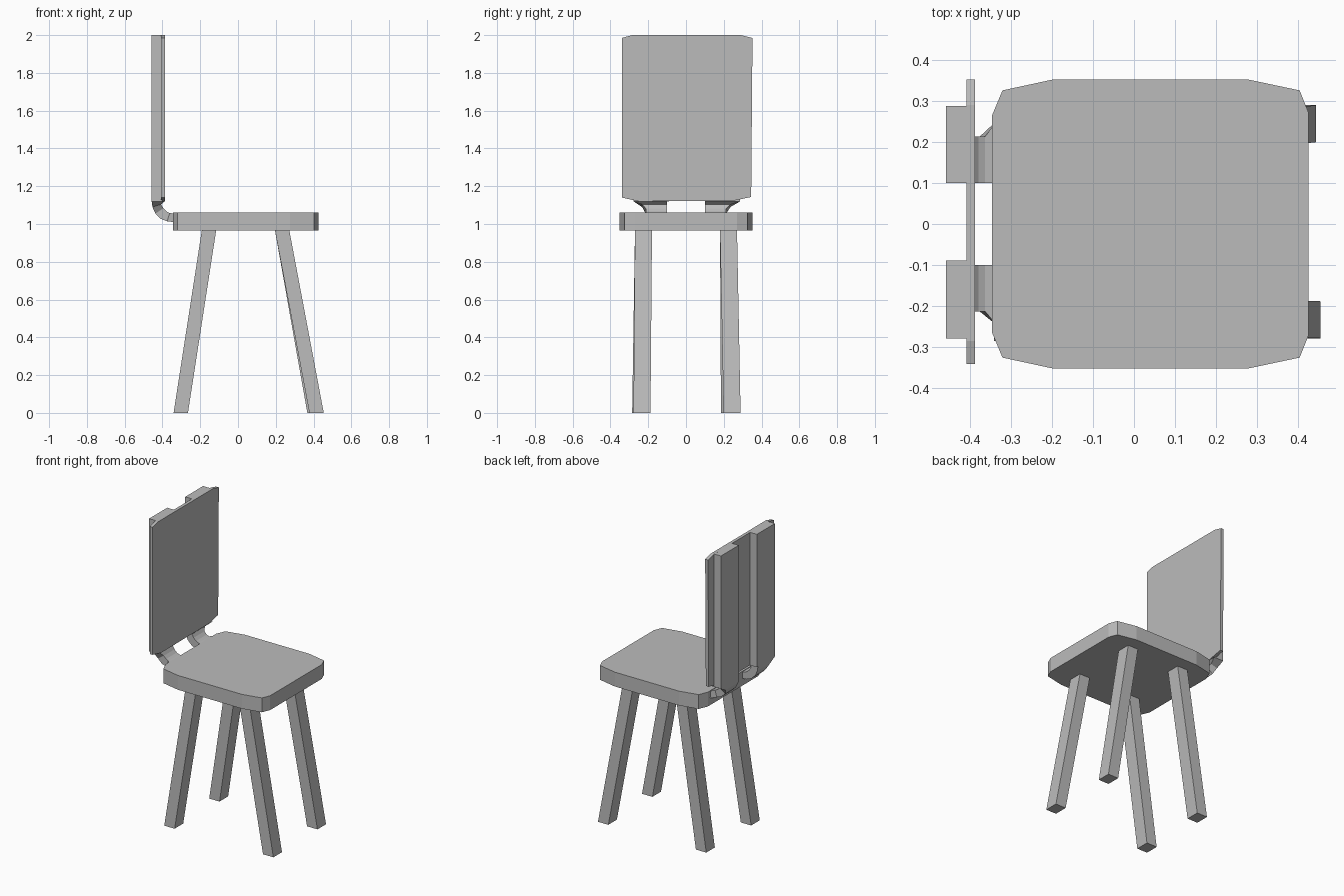
import bpy, bmesh
from mathutils import Vector

cube = bpy.data.objects.get("Cube")
if cube:
    bpy.data.objects.remove(cube)

grey = bpy.data.materials.new("plain grey")
grey.use_nodes = True
grey.diffuse_color = (0.5, 0.5, 0.5, 1)
grey.node_tree.nodes["Principled BSDF"].inputs["Base Color"].default_value = (0.5, 0.5, 0.5, 1)


def loft(name, rings):
    """Skin a row of matching cross-sections and cap both ends."""
    bm = bmesh.new()
    rows = [[bm.verts.new(p) for p in ring] for ring in rings]
    n = len(rows[0])
    for a, b in zip(rows, rows[1:]):
        for i in range(n):
            j = (i + 1) % n
            bm.faces.new((a[i], a[j], b[j], b[i]))
    bm.faces.new(rows[0])
    bm.faces.new(rows[-1])
    bmesh.ops.recalc_face_normals(bm, faces=bm.faces)
    mesh = bpy.data.meshes.new(name)
    bm.to_mesh(mesh)
    bm.free()
    mesh.materials.append(grey)
    obj = bpy.data.objects.new(name, mesh)
    bpy.context.collection.objects.link(obj)
    return obj


def rect(x0, x1, y0, y1, z):
    return [(x0, y0, z), (x1, y0, z), (x1, y1, z), (x0, y1, z)]


# Seat: slab with gently cut corners
half = [(-0.345, 0.265), (-0.32, 0.325), (-0.195, 0.352),
        (0.275, 0.352), (0.403, 0.325), (0.425, 0.27)]
outline = half + [(x, -y) for x, y in reversed(half)]
loft("seat", [[(x, y, z) for x, y in outline] for z in (0.965, 1.06)])

# Backrest panel
panel = [(-0.34, 1.14), (-0.25, 1.12), (0.25, 1.123), (0.345, 1.143),
         (0.352, 1.985), (0.29, 2.0), (-0.285, 2.0), (-0.34, 1.985)]
loft("backrest_panel", [[(x, y, z) for y, z in panel] for x in (-0.408, -0.387)])

# Back slats, and the curved brackets that carry them to the seat
# Each step: outer x, outer z, inner x, inner z, width blend from narrow to slat
steps = [(-0.457, 1.12, -0.388, 1.12, 1.0),
         (-0.453, 1.09, -0.407, 1.104, 0.3),
         (-0.437, 1.055, -0.395, 1.083, 0.0),
         (-0.41, 1.028, -0.378, 1.066, 0.0),
         (-0.375, 1.014, -0.362, 1.058, 0.0),
         (-0.335, 1.01, -0.335, 1.055, 0.5)]
for side, s, y0, y1 in (("left", 1, 0.1, 0.287), ("right", -1, 0.089, 0.278)):
    loft(side + "_back_slat",
         [rect(-0.457, -0.4, s * y0, s * y1, z) for z in (1.12, 2.0)])
    rings = []
    for xo, zo, xi, zi, w in steps:
        inner, outer = s * 0.1, s * (0.213 + (y1 - 0.213) * w)
        rings.append([(xo, inner, zo), (xi, inner, zi), (xi, outer, zi), (xo, outer, zo)])
    loft(side + "_bracket", rings)

# Splayed square legs: top x, foot x, foot y
for name, s, top_x, foot_x, foot_y in (
        ("front_left_leg", 1, 0.233, 0.405, 0.244),
        ("front_right_leg", -1, 0.233, 0.416, 0.233),
        ("rear_left_leg", 1, -0.153, -0.303, 0.23),
        ("rear_right_leg", -1, -0.153, -0.303, 0.24)):
    loft(name, [rect(x - 0.038, x + 0.038, s * y - 0.045, s * y + 0.045, z)
                for x, y, z in ((foot_x, foot_y, 0), (top_x, 0.225, 0.97))])
